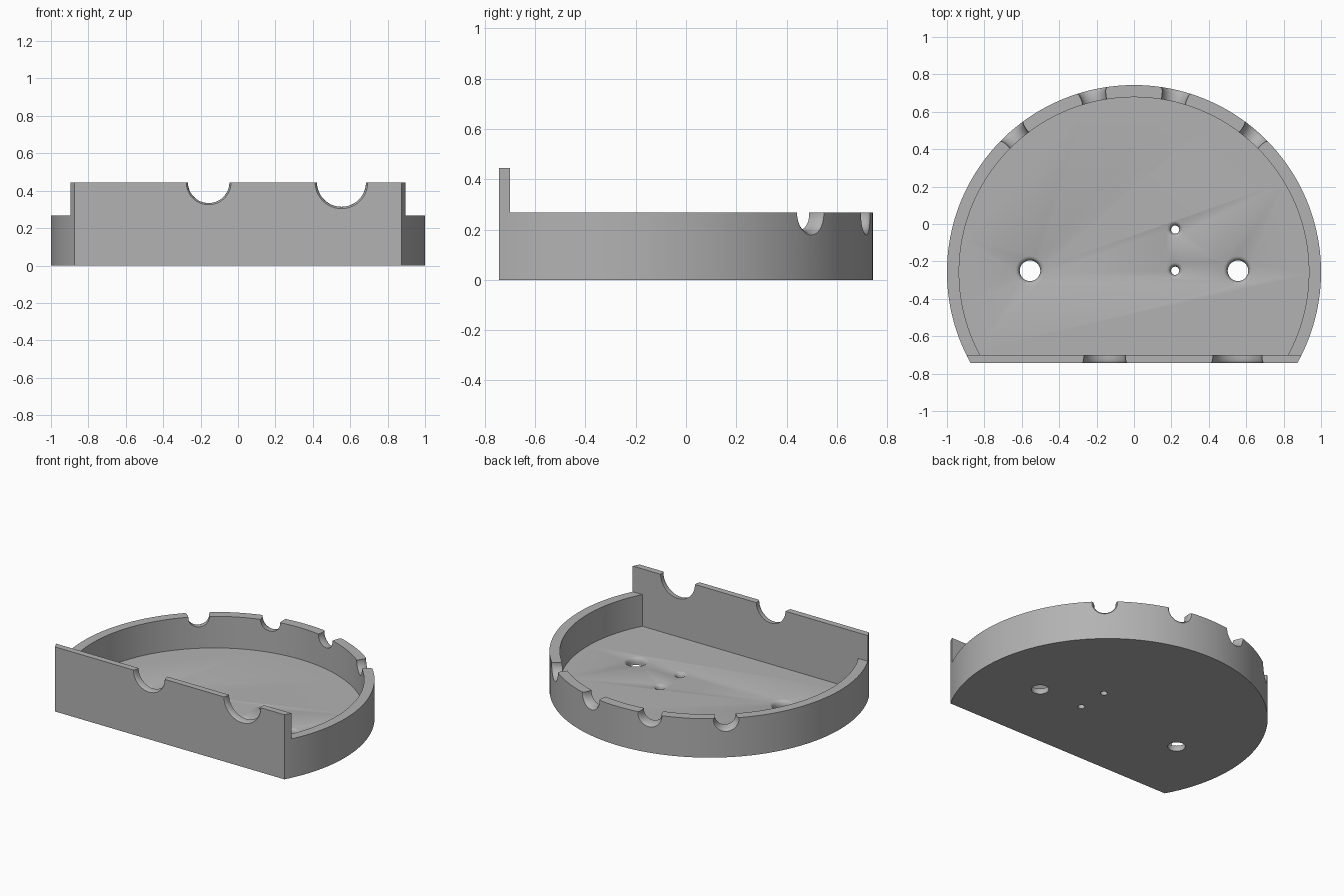
import bpy, bmesh, math
from mathutils import Matrix, Vector

CENTRE_Y, FRONT_Y, INNER_Y = -0.257, -0.743, -0.70
FLOOR_Z, RIM_Z, WALL_Z = 0.05, 0.268, 0.445

if "Cube" in bpy.data.objects:
    bpy.data.objects.remove(bpy.data.objects["Cube"], do_unlink=True)

grey = bpy.data.materials.new("plain grey")
grey.use_nodes = True
grey.diffuse_color = (0.45, 0.45, 0.45, 1)
grey.node_tree.nodes["Principled BSDF"].inputs["Base Color"].default_value = (0.45, 0.45, 0.45, 1)


def finish(bm, name):
    bmesh.ops.recalc_face_normals(bm, faces=bm.faces)
    mesh = bpy.data.meshes.new(name)
    bm.to_mesh(mesh)
    bm.free()
    mesh.materials.append(grey)
    obj = bpy.data.objects.new(name, mesh)
    bpy.context.collection.objects.link(obj)
    return obj


def prism(name, outline, z0, z1):
    bm = bmesh.new()
    face = bm.faces.new([bm.verts.new((x, y, z0)) for x, y in outline])
    top = bmesh.ops.extrude_face_region(bm, geom=[face])["geom"]
    verts = [v for v in top if isinstance(v, bmesh.types.BMVert)]
    bmesh.ops.translate(bm, verts=verts, vec=(0, 0, z1 - z0))
    return finish(bm, name)


def cut_circle(radius, y_cut, steps=120):
    """Circle outline with its front sliced off straight at y_cut."""
    start = math.asin((y_cut - CENTRE_Y) / radius)
    angles = [start + (math.pi - 2 * start) * i / steps for i in range(steps + 1)]
    return [(radius * math.cos(a), CENTRE_Y + radius * math.sin(a)) for a in angles]


def flared_cutter(name, mouth, outward, throat, wide, depth, sides=48):
    """Round cutter whose mouth is rounded over from wide to throat."""
    rings = [(0.05, wide)]
    for i in range(9):
        t = i / 8
        rings.append((-depth * t, throat + (wide - throat) * (1 - math.sqrt(1 - (1 - t) ** 2))))
    rings.append((-depth - 0.08, throat))
    bm = bmesh.new()
    loops = []
    for h, r in rings:
        loops.append([bm.verts.new((r * math.cos(math.tau * k / sides),
                                    r * math.sin(math.tau * k / sides), h)) for k in range(sides)])
    for a, b in zip(loops, loops[1:]):
        for k in range(sides):
            n = (k + 1) % sides
            bm.faces.new((a[k], a[n], b[n], b[k]))
    bm.faces.new(loops[0])
    bm.faces.new(loops[-1])
    turn = Vector(outward).to_track_quat('Z', 'Y').to_matrix().to_4x4()
    bm.transform(Matrix.Translation(mouth) @ turn)
    return finish(bm, name)


# Body block, with the cavity and the space above the low rim removed
tray = prism("tray", cut_circle(1.0, FRONT_Y), 0, WALL_Z)
cutters = [
    prism("rim_cutter", [(-2, INNER_Y), (2, INNER_Y), (2, 2), (-2, 2)], RIM_Z, 1),
    prism("cavity_cutter", cut_circle(0.935, INNER_Y), FLOOR_Z, 0.8),
]

# Front wall notches
for x, throat, wide in ((-0.157, 0.111, 0.12), (0.553, 0.131, 0.141)):
    cutters.append(flared_cutter("front_notch_cutter", (x, FRONT_Y, WALL_Z), (0, -1, 0),
                                 throat, wide, 0.043))

# Rear rim notches, mirrored left and right
for degrees in (49, 77, 103, 131):
    a = math.radians(degrees)
    out = Vector((math.cos(a), math.sin(a), 0))
    cutters.append(flared_cutter("rear_notch_cutter", out + Vector((0, CENTRE_Y, 0.263)), out,
                                 0.066, 0.085, 0.065))

# Rounded screw holes in the floor
for x, y, throat, wide in ((-0.556, -0.25, 0.055, 0.078), (0.556, -0.25, 0.055, 0.078),
                           (0.22, -0.03, 0.022, 0.044), (0.22, -0.25, 0.022, 0.044)):
    cutters.append(flared_cutter("hole_cutter", (x, y, FLOOR_Z), (0, 0, 1), throat, wide, 0.035))

for cutter in cutters:
    cutter.hide_render = True
    mod = tray.modifiers.new(cutter.name, 'BOOLEAN')
    mod.operation, mod.solver, mod.object = 'DIFFERENCE', 'EXACT', cutter

# Bake the cuts and drop the cutters
bpy.context.view_layer.update()
baked = bpy.data.meshes.new_from_object(tray.evaluated_get(bpy.context.evaluated_depsgraph_get()))
tray.modifiers.clear()
tray.data = baked
for cutter in cutters:
    bpy.data.objects.remove(cutter, do_unlink=True)

bpy.ops.object.select_all(action='DESELECT')
tray.select_set(True)
bpy.context.view_layer.objects.active = tray
bpy.ops.object.shade_smooth_by_angle(angle=math.radians(30))
